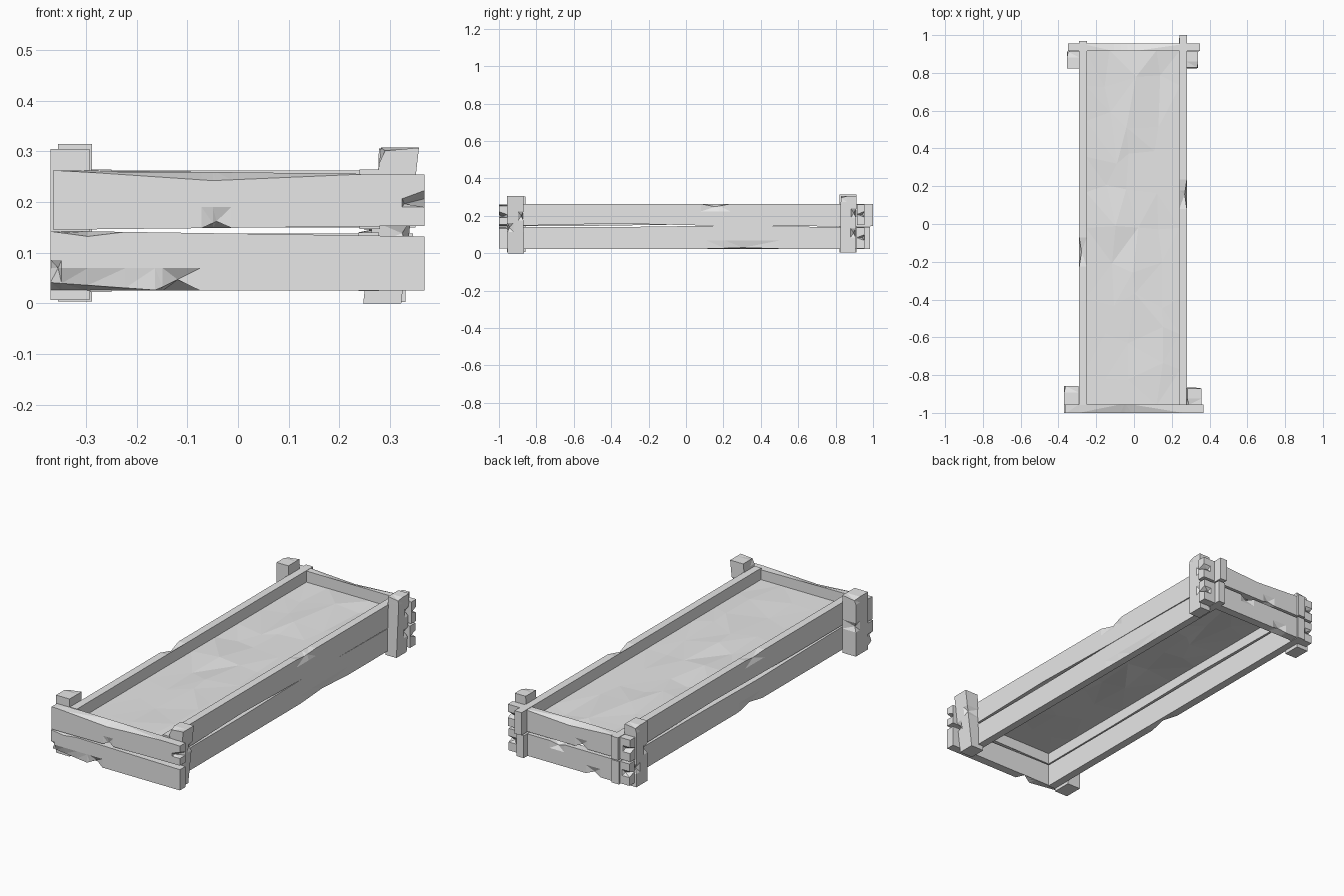
import bpy
import bmesh
import random

old = bpy.data.objects.get("Cube")
if old:
    bpy.data.objects.remove(old, do_unlink=True)

random.seed(4)
GREY = (0.8, 0.8, 0.8, 1)
grey = bpy.data.materials.new("plain grey")
grey.use_nodes = True
grey.diffuse_color = GREY
grey.node_tree.nodes["Principled BSDF"].inputs["Base Color"].default_value = GREY

ROWS = (0, 0.38, 0.52, 0.66, 1)   # lengthwise edge lines on each side
LOW, MID, TOP = 0, 2, 4


def finish(name, bm):
    mesh = bpy.data.meshes.new(name)
    bm.to_mesh(mesh)
    bm.free()
    mesh.materials.append(grey)
    obj = bpy.data.objects.new(name, mesh)
    bpy.context.collection.objects.link(obj)
    return obj


def beam(name, axis, length, across, height, chips=(), lean=(0, 0)):
    """Rough beam. Each chip is (position, side, row, half width, (along, across, up))."""
    order = {"x": (0, 1, 2), "y": (1, 0, 2), "z": (2, 0, 1)}[axis]
    stations = {0.0, 1.0}
    for t, side, row, w, shift in chips:
        stations |= {s for s in (t - w, t, t + w) if 0 < s < 1}
    bm = bmesh.new()
    rings = []
    for s in sorted(stations):
        ring = []
        for side, rows in ((0, range(5)), (1, reversed(range(5)))):
            for r in rows:
                p = [length[0] + s * (length[1] - length[0]) ,
                     across[side] + lean[0] * (s - 1),
                     height[0] + ROWS[r] * (height[1] - height[0]) + lean[1] * (s - 1)]
                for t, c_side, row, w, shift in chips:
                    if c_side in (side, 2) and row == r:
                        k = max(0, 1 - abs(s - t) / w)
                        p = [a + k * b for a, b in zip(p, shift)]
                co = [0, 0, 0]
                for i, v in zip(order, p):
                    co[i] = v
                ring.append(bm.verts.new(co))
        rings.append(ring)
    n = len(rings[0])
    for a, b in zip(rings, rings[1:]):
        for i in range(n):
            j = (i + 1) % n
            bm.faces.new((a[i], a[j], b[j], b[i]))
    for ring in (rings[0], rings[-1]):
        for i in range(4):
            bm.faces.new((ring[i], ring[i + 1], ring[8 - i], ring[9 - i]))
    bmesh.ops.triangulate(bm, faces=bm.faces)
    bmesh.ops.recalc_face_normals(bm, faces=bm.faces)
    return finish(name, bm)


# Front boards, side 0 faces outward
beam("front_board_upper", "x", (-0.365, 0.368), (-1, -0.955), (0.146, 0.262), [
    (0.43, 0, TOP, 0.42, (0, 0, -0.017)),
    (1, 2, TOP, 0.9, (0, 0, -0.008)),
    (1, 2, LOW, 0.9, (0, 0, 0.007)),
    (0.44, 0, LOW, 0.04, (0, 0.01, 0.013)),
    (1, 0, MID, 0.06, (-0.04, 0.015, -0.01))])
beam("front_board_lower", "x", (-0.37, 0.368), (-1, -0.955), (0.025, 0.142), [
    (0.1, 0, TOP, 0.1, (0, 0, -0.01)),
    (1, 2, TOP, 0.9, (0, 0, -0.01)),
    (0, 0, LOW, 0.3, (0, 0.015, 0.016)),
    (0.34, 0, LOW, 0.06, (0, 0.015, 0.022)),
    (0, 0, 1, 0.03, (0.015, 0.01, 0))])

# Back boards, side 1 faces outward
beam("back_board_upper", "x", (-0.35, 0.35), (0.915, 0.955), (0.15, 0.262), [
    (0.5, 1, TOP, 0.4, (0, 0, -0.016)),
    (0.4, 1, LOW, 0.05, (0, -0.01, 0.015)),
    (0, 1, MID, 0.06, (0.035, -0.012, 0)),
    (1, 1, MID, 0.06, (-0.035, -0.012, 0))])
beam("back_board_lower", "x", (-0.345, 0.345), (0.912, 0.955), (0.025, 0.138), [
    (0.6, 1, TOP, 0.06, (0, -0.012, -0.016)),
    (0.3, 1, LOW, 0.06, (0, -0.012, 0.015)),
    (0, 1, MID, 0.06, (0.03, -0.012, 0)),
    (1, 1, MID, 0.06, (-0.03, -0.012, 0))])

# Long side boards running past the back
beam("left_board_upper", "y", (-0.958, 1), (0.24, 0.28), (0.147, 0.264), [
    (0.57, 1, TOP, 0.04, (0, -0.012, -0.015)),
    (0.3, 2, LOW, 0.28, (0, 0, 0.012)),
    (0.92, 1, LOW, 0.2, (0, 0, -0.004))])
beam("left_board_lower", "y", (-0.958, 0.985), (0.238, 0.278), (0.024, 0.14), [
    (0.6, 1, TOP, 0.3, (0, 0, 0.008)),
    (0.65, 1, LOW, 0.1, (0, -0.008, 0.006))])
beam("right_board_upper", "y", (-0.958, 0.97), (-0.29, -0.25), (0.147, 0.264), [
    (0.42, 0, TOP, 0.04, (0, 0.012, -0.015)),
    (0.6, 2, LOW, 0.35, (0, 0, 0.01))])
beam("right_board_lower", "y", (-0.958, 0.965), (-0.292, -0.25), (0.022, 0.14), [
    (0.4, 0, TOP, 0.3, (0, 0, -0.008)),
    (0.44, 0, LOW, 0.05, (0, 0.01, 0.012))])

# Corner posts
beam("front_left_post", "z", (0, 0.307), (0.282, 0.357), (-0.957, -0.87), [
    (0.45, 1, LOW, 0.08, (0, -0.014, 0.01)),
    (0.65, 1, TOP, 0.08, (0, -0.012, -0.012)),
    (1, 0, LOW, 0.1, (-0.006, 0.008, 0))], lean=(0.035, -0.004))
beam("front_right_post", "z", (0.007, 0.304), (-0.37, -0.293), (-0.957, -0.858), [
    (0.5, 0, TOP, 0.08, (0, 0.014, -0.012)),
    (1, 0, TOP, 0.1, (-0.01, 0.008, 0))])
beam("back_left_post", "z", (0.003, 0.305), (0.278, 0.34), (0.828, 0.912), [
    (0.35, 1, TOP, 0.08, (0, -0.014, -0.012)),
    (0.7, 1, TOP, 0.08, (0, -0.014, -0.012)),
    (1, 1, LOW, 0.1, (-0.008, -0.005, 0))], lean=(0.01, 0.006))
beam("back_right_post", "z", (0.004, 0.314), (-0.355, -0.288), (0.822, 0.912), [
    (0.55, 0, LOW, 0.08, (0, 0.014, 0.012)),
    (0.3, 0, TOP, 0.08, (0, 0.014, -0.012)),
    (1, 0, TOP, 0.1, (-0.008, 0.006, 0))])

# Uneven faceted soil sheet
bm = bmesh.new()
bmesh.ops.create_grid(bm, x_segments=4, y_segments=10, size=1)
for v in bm.verts:
    inner = not v.is_boundary
    x, y = v.co.x * 0.25 - 0.005, v.co.y * 0.94 - 0.02
    if inner:
        x += random.uniform(-0.04, 0.04)
        y += random.uniform(-0.06, 0.06)
    v.co = (x, y, 0.205 + (random.uniform(-0.008, 0.01) if inner else 0))
bmesh.ops.triangulate(bm, faces=bm.faces)
finish("soil", bm)
